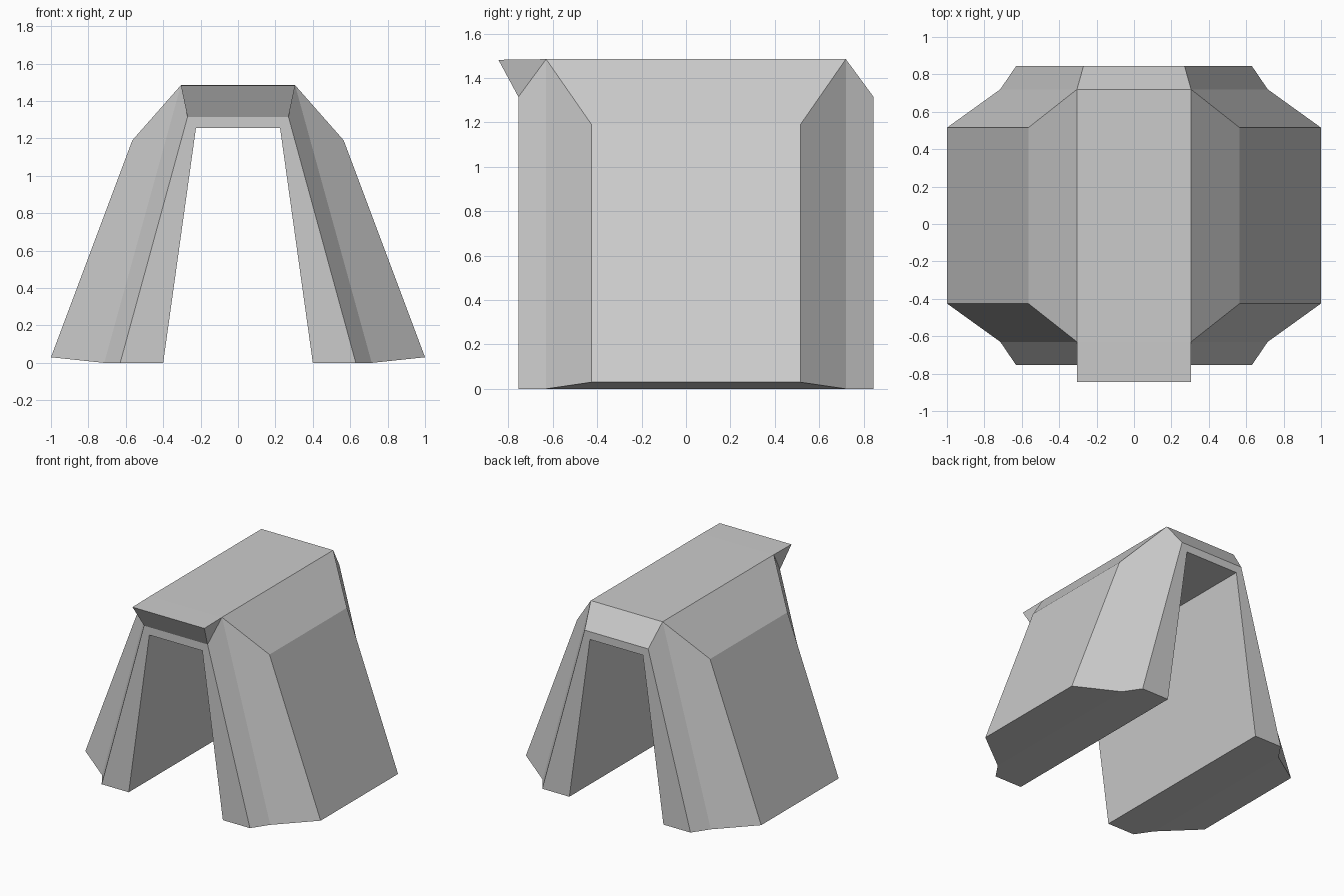
import bpy
import bmesh

cube = bpy.data.objects.get("Cube")
if cube:
    bpy.data.objects.remove(cube, do_unlink=True)

# One plain grey material
grey = bpy.data.materials.new("light_grey")
grey.use_nodes = True
colour = (0.6, 0.6, 0.6, 1)
grey.diffuse_color = colour
grey.node_tree.nodes["Principled BSDF"].inputs["Base Color"].default_value = colour

# Arch profiles from the tunnel outwards: foot (x, z), top (x, z), front y, back y
RINGS = [
    ((0.40, 0), (0.225, 1.255), -0.755, 0.845),     # tunnel mouth
    ((0.63, 0), (0.27, 1.315), -0.755, 0.845),      # rim of the end wall
    ((0.715, 0), (0.305, 1.485), -0.63, 0.72),      # crease and roof edge
    ((1.0, 0.03), (0.565, 1.19), -0.425, 0.515),    # outer shoulder
]


def make_object(name, bm):
    bmesh.ops.remove_doubles(bm, verts=bm.verts, dist=0.0001)
    bmesh.ops.recalc_face_normals(bm, faces=bm.faces)
    mesh = bpy.data.meshes.new(name)
    bm.to_mesh(mesh)
    bm.free()
    mesh.materials.append(grey)
    obj = bpy.data.objects.new(name, mesh)
    bpy.context.collection.objects.link(obj)
    return obj


def face(bm, *points):
    return bm.faces.new([bm.verts.new(p) for p in points])


def corner(ring, top, side, back):
    foot, head, front_y, back_y = RINGS[ring]
    x, z = head if top else foot
    return (side * x, back_y if back else front_y, z)


def span(bm, ring, top):
    """Flat face from left to right and front to back at one arch height."""
    face(bm, *[corner(ring, top, s, b) for s, b in ((-1, 0), (1, 0), (1, 1), (-1, 1))])


# Shell: two leaning legs bridged by the roof
bm = bmesh.new()
for side in (-1, 1):
    for back in (0, 1):
        # End wall, bevel and chamfer of each leg
        for r in range(3):
            face(bm, corner(r, 0, side, back), corner(r + 1, 0, side, back),
                 corner(r + 1, 1, side, back), corner(r, 1, side, back))
    # Tunnel wall and outer wall
    for r in (0, 3):
        face(bm, corner(r, 0, side, 0), corner(r, 0, side, 1),
             corner(r, 1, side, 1), corner(r, 1, side, 0))
    # Sloping roof side
    face(bm, corner(2, 1, side, 0), corner(2, 1, side, 1),
         corner(3, 1, side, 1), corner(3, 1, side, 0))
    # Underside of the foot
    for r in range(3):
        face(bm, corner(r, 0, side, 0), corner(r + 1, 0, side, 0),
             corner(r + 1, 0, side, 1), corner(r, 0, side, 1))
span(bm, 0, 1)   # tunnel ceiling
span(bm, 2, 1)   # roof
# Lintels over both openings, and the rear roof bevel
for back, r in ((0, 0), (1, 0), (1, 1)):
    face(bm, corner(r, 1, -1, back), corner(r, 1, 1, back),
         corner(r + 1, 1, 1, back), corner(r + 1, 1, -1, back))
make_object("shelter_shell", bm)

# Wedge-shaped lip overhanging the front opening
bm = bmesh.new()
lip = {s: (s * 0.305, -0.845, 1.482) for s in (-1, 1)}
ridge = {s: corner(2, 1, s, 0) for s in (-1, 1)}
root = {s: corner(1, 1, s, 0) for s in (-1, 1)}
face(bm, lip[-1], lip[1], ridge[1], ridge[-1])
face(bm, root[-1], root[1], lip[1], lip[-1])
for s in (-1, 1):
    face(bm, root[s], lip[s], ridge[s])
# Closing face against the shell
face(bm, root[-1], root[1], ridge[1], ridge[-1])
make_object("front_lip", bm)
